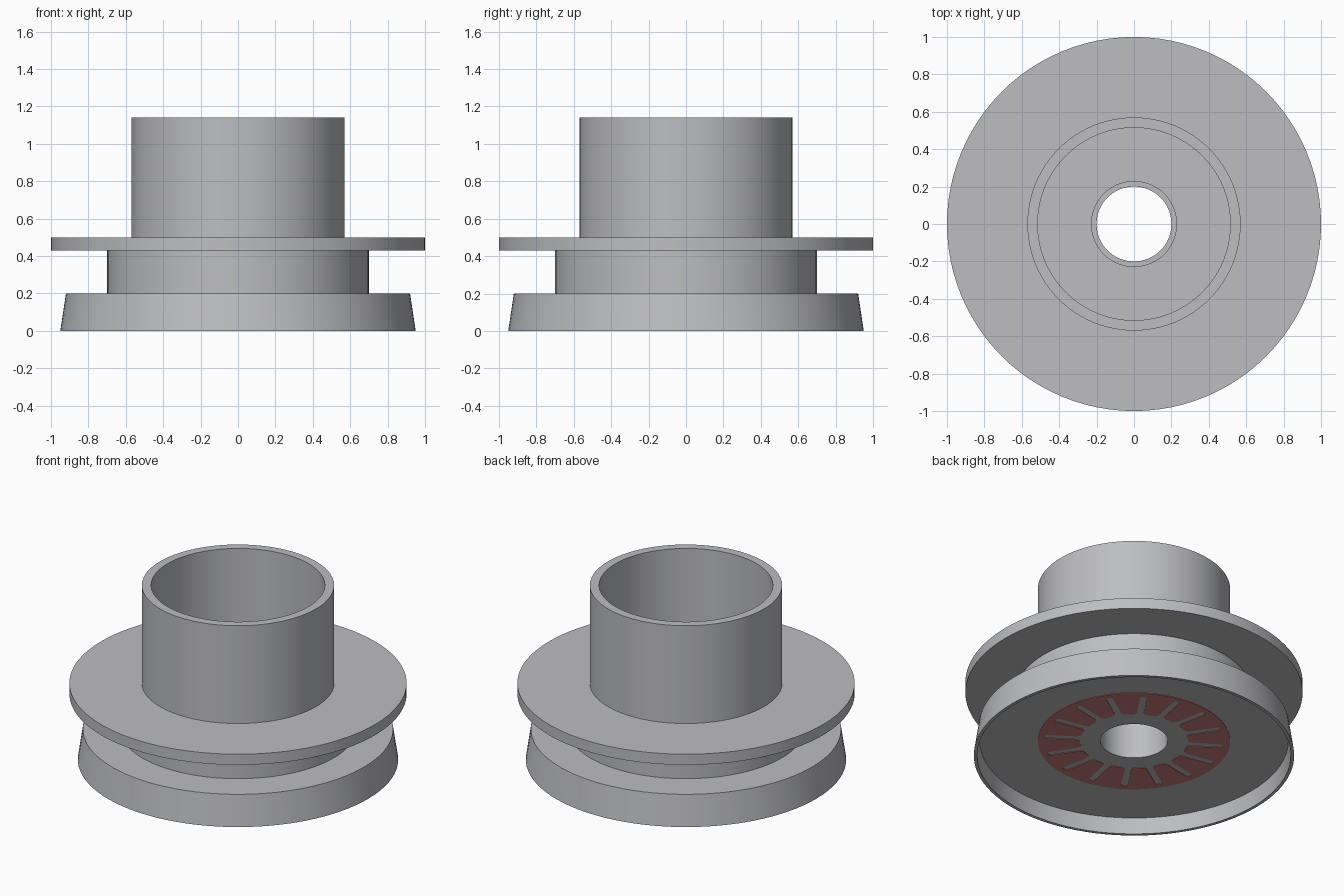
import bpy, bmesh, math

if "Cube" in bpy.data.objects:
    bpy.data.objects.remove(bpy.data.objects["Cube"])

SEGMENTS = 96


def material(name, rgb):
    m = bpy.data.materials.new(name)
    m.diffuse_color = (*rgb, 1.0)
    m.use_nodes = True
    m.node_tree.nodes["Principled BSDF"].inputs["Base Color"].default_value = m.diffuse_color
    return m


grey = material("light_grey", (0.51, 0.515, 0.535))
red = material("dull_red", (0.58, 0.20, 0.20))


def add_object(name, bm, mat):
    mesh = bpy.data.meshes.new(name)
    bm.to_mesh(mesh)
    bm.free()
    mesh.materials.append(mat)
    obj = bpy.data.objects.new(name, mesh)
    bpy.context.collection.objects.link(obj)
    return obj


def polar(r, a, z):
    return (r * math.cos(a), r * math.sin(a), z)


def lathe(name, profile, mat):
    """Revolve a closed (radius, height) profile around z."""
    bm = bmesh.new()
    rings = [[bm.verts.new(polar(r, math.tau * i / SEGMENTS, z)) for r, z in profile]
             for i in range(SEGMENTS)]
    n = len(profile)
    for i in range(SEGMENTS):
        a, b = rings[i], rings[(i + 1) % SEGMENTS]
        for j in range(n):
            k = (j + 1) % n
            bm.faces.new((a[j], b[j], b[k], a[k]))
    bmesh.ops.recalc_face_normals(bm, faces=bm.faces)
    obj = add_object(name, bm, mat)
    bpy.ops.object.select_all(action='DESELECT')
    obj.select_set(True)
    bpy.context.view_layer.objects.active = obj
    bpy.ops.object.shade_smooth_by_angle(angle=math.radians(30))
    return obj


# Body: hollow tapered base, neck, wide flange, open tube and inner sleeve
lathe("spool_body", [
    (0.20, 0.10), (0.915, 0.10), (0.93, 0.0), (0.95, 0.0), (0.92, 0.20),   # base
    (0.70, 0.20), (0.70, 0.43),                                            # neck
    (1.00, 0.43), (1.00, 0.50),                                            # flange
    (0.57, 0.50), (0.57, 1.14), (0.515, 1.14), (0.515, 0.20),              # tube
    (0.23, 0.20), (0.23, 0.50), (0.20, 0.50),                              # sleeve
], grey)

# Underside pattern: a ring with inward teeth separated by parallel slots
TEETH, STEPS = 16, 6
half = math.pi / TEETH
# (radius, half width of the slot beside the tooth)
rows = [(0.32, 0.036), (0.328, 0.026), (0.345, 0.02), (0.52, 0.02),
        (0.53, 0.012), (0.532, 0.0), (0.57, 0.0)]
bm = bmesh.new()
for t in range(TEETH):
    centre = math.tau * t / TEETH
    grid = []
    for r, gap in rows:
        spread = half - math.asin(gap / r)
        grid.append([bm.verts.new(polar(r, centre + spread * (2 * s / STEPS - 1), 0.097))
                     for s in range(STEPS + 1)])
    for lower, upper in zip(grid, grid[1:]):
        for s in range(STEPS):
            bm.faces.new((lower[s], lower[s + 1], upper[s + 1], upper[s]))
bmesh.ops.remove_doubles(bm, verts=bm.verts, dist=1e-5)
for f in bm.faces:
    if f.normal.z > 0 or f.calc_center_median().z == 0:
        f.normal_flip()
bm.normal_update()
for f in bm.faces:
    if f.normal.z > 0:
        f.normal_flip()
plate = add_object("underside_toothed_ring", bm, red)
solid = plate.modifiers.new("thickness", 'SOLIDIFY')
solid.thickness = 0.003
solid.offset = -1
